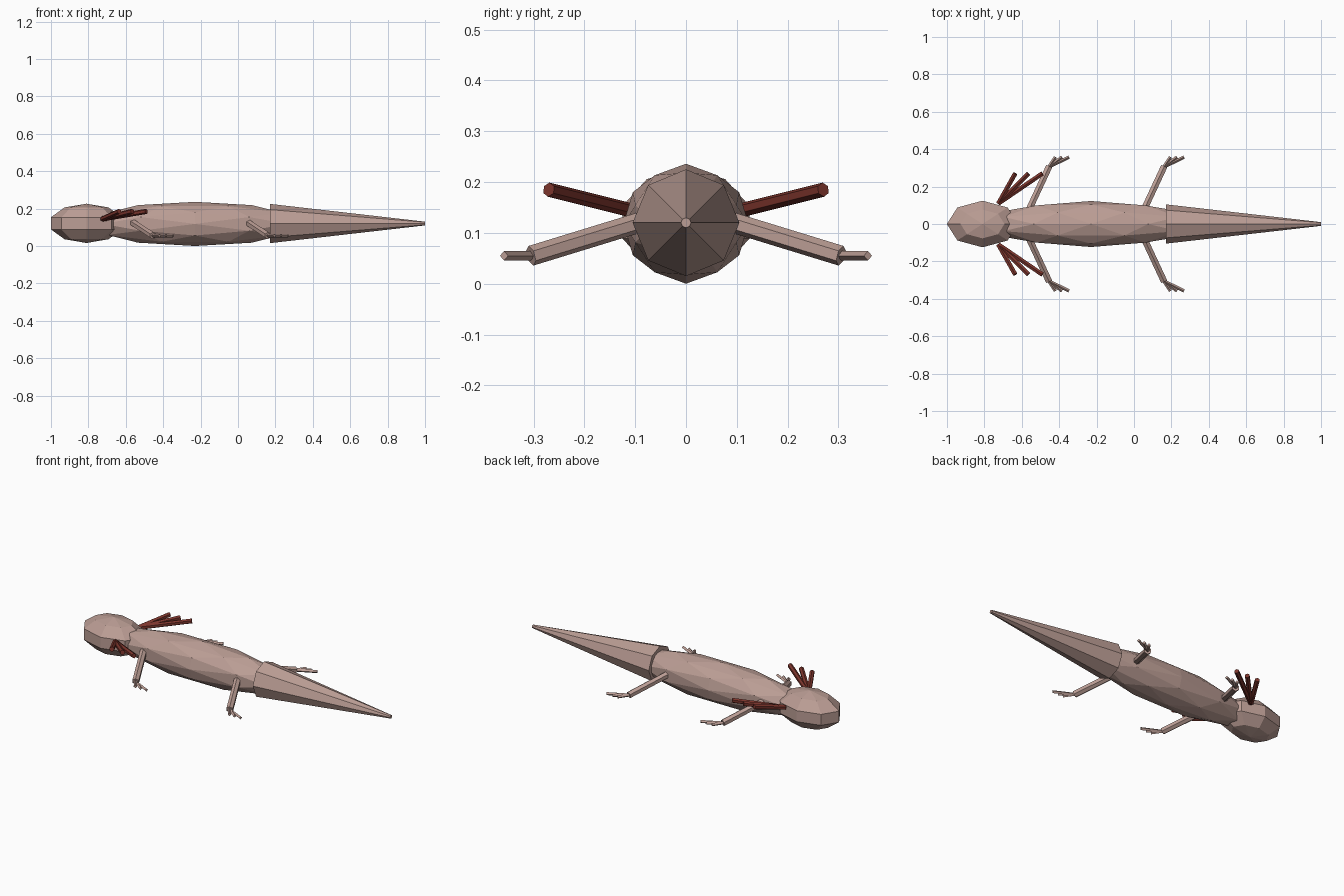
import bpy, bmesh
from mathutils import Vector, Matrix

if "Cube" in bpy.data.objects:
    bpy.data.objects.remove(bpy.data.objects["Cube"])

def material(name, color):
    m = bpy.data.materials.new(name)
    m.diffuse_color = color
    m.use_nodes = True
    m.node_tree.nodes["Principled BSDF"].inputs["Base Color"].default_value = m.diffuse_color
    return m

SKIN = material("skin", (0.50, 0.34, 0.30, 1))
RED = material("gill_red", (0.20, 0.035, 0.025, 1))

def finish(name, bm, mat):
    bmesh.ops.recalc_face_normals(bm, faces=bm.faces[:])
    me = bpy.data.meshes.new(name)
    bm.to_mesh(me)
    bm.free()
    me.materials.append(mat)
    ob = bpy.data.objects.new(name, me)
    bpy.context.collection.objects.link(ob)
    return ob

def placed(center, radii):
    return Matrix.Translation(center) @ Matrix.Diagonal((*radii, 1))

def rod(name, a, b, r1, r2, sides, mat, roll=0.0):
    """Tapered straight bar from a to b."""
    a, b = Vector(a), Vector(b)
    d = b - a
    rot = d.to_track_quat('Z', 'Y').to_matrix().to_4x4()
    bm = bmesh.new()
    bmesh.ops.create_cone(bm, cap_ends=True, segments=sides, radius1=r1, radius2=r2, depth=d.length,
                          matrix=Matrix.Translation((a + b) / 2) @ rot @ Matrix.Rotation(roll, 4, 'Z'))
    return finish(name, bm, mat)

# Body: faceted ball from an axis-aligned icosahedron, split once
bm = bmesh.new()
phi = (1 + 5 ** 0.5) / 2
for s in (-1, 1):
    for t in (-phi, phi):
        for co in ((s, 0, t), (0, t, s), (t, s, 0)):
            bm.verts.new(co)
bmesh.ops.convex_hull(bm, input=bm.verts[:])
bmesh.ops.subdivide_edges(bm, edges=bm.edges[:], cuts=1, use_grid_fill=True)
for v in bm.verts:
    v.co.normalize()
bm.transform(placed((-0.23, 0, 0.118), (0.58, 0.123, 0.118)))
finish("body", bm, SKIN)

# Head
bm = bmesh.new()
bmesh.ops.create_uvsphere(bm, u_segments=8, v_segments=5, radius=1,
                          matrix=placed((-0.81, 0, 0.121), (0.2, 0.131, 0.105)))
finish("head", bm, SKIN)

# Tail
rod("tail", (0.17, 0, 0.12), (1.0, 0, 0.12), 0.105, 0.01, 8, SKIN)

for side, s in (("left", 1), ("right", -1)):
    # Legs with three toes each
    for pos, x in (("front", -0.56), ("back", 0.055)):
        foot = (x + 0.105, s * 0.305, 0.055)
        rod(f"{pos}_leg_{side}", (x, s * 0.08, 0.124), foot, 0.02, 0.02, 6, SKIN)
        for i, dx in enumerate((0.035, 0.07, 0.108)):
            rod(f"{pos}_toe_{side}_{i}", foot, (foot[0] + dx, s * 0.358, 0.055), 0.009, 0.009, 4, SKIN)
    # Feathery gills
    for i, x in enumerate((-0.635, -0.565, -0.49)):
        rod(f"gill_{side}_{i}", (-0.725, s * 0.11, 0.145), (x, s * 0.27, 0.185), 0.014, 0.014, 6, RED)
